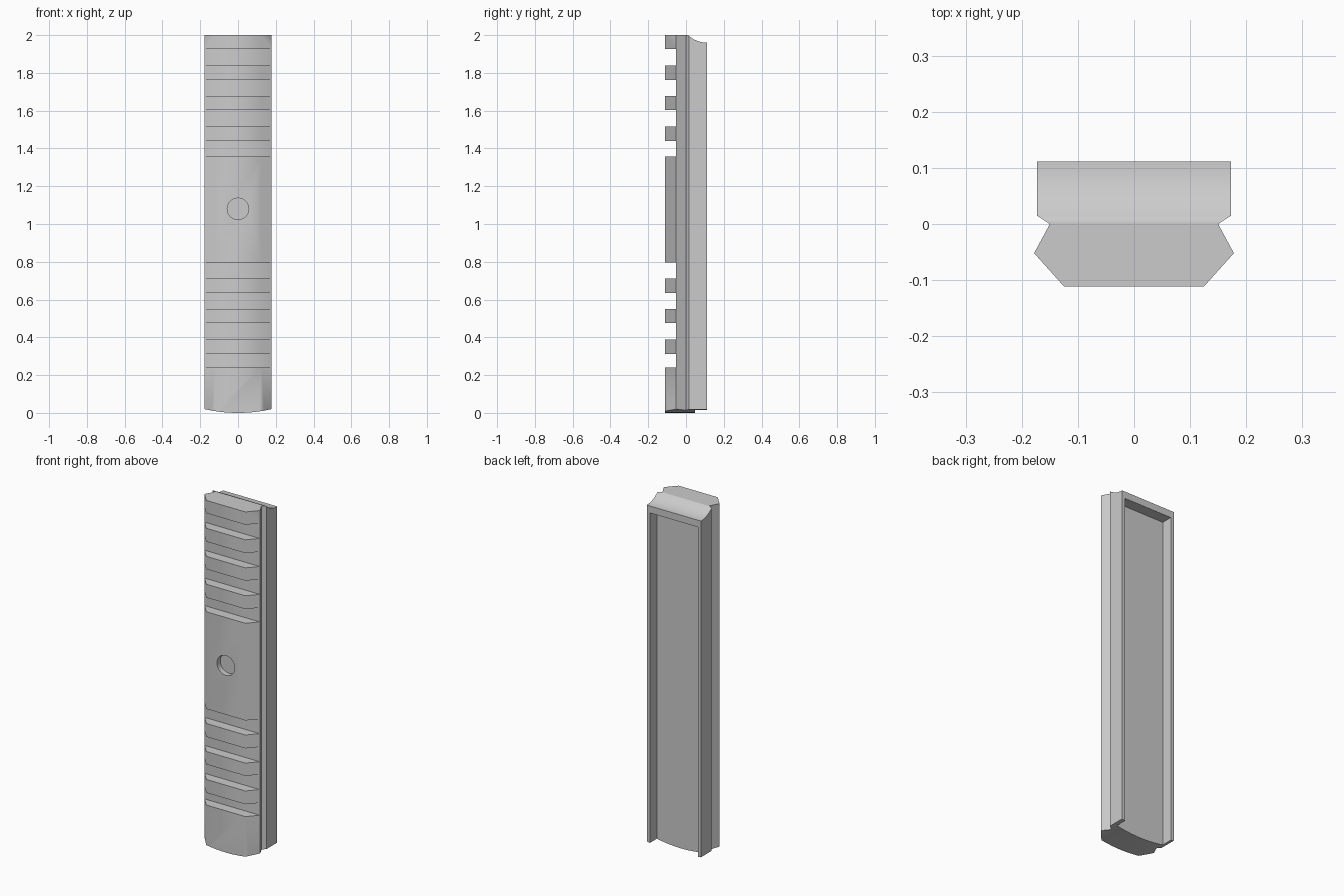
import bpy, bmesh, math
from mathutils import Vector

if "Cube" in bpy.data.objects:
    bpy.data.objects.remove(bpy.data.objects["Cube"])


def prism(name, points, place, a, b):
    """Extrude a 2D outline from a to b; place(u, v, w) maps it into space."""
    bm = bmesh.new()
    lower = [bm.verts.new(place(u, v, a)) for u, v in points]
    upper = [bm.verts.new(place(u, v, b)) for u, v in points]
    n = len(points)
    bm.faces.new(lower[::-1])
    bm.faces.new(upper)
    for i in range(n):
        j = (i + 1) % n
        bm.faces.new((lower[i], lower[j], upper[j], upper[i]))
    bmesh.ops.recalc_face_normals(bm, faces=bm.faces)
    mesh = bpy.data.meshes.new(name)
    bm.to_mesh(mesh)
    bm.free()
    obj = bpy.data.objects.new(name, mesh)
    bpy.context.collection.objects.link(obj)
    return obj


def along_x(u, v, w):
    return Vector((w, u, v))


def along_y(u, v, w):
    return Vector((u, w, v))


def along_z(u, v, w):
    return Vector((u, v, w))


def rect(u0, u1, v0, v1):
    return [(u0, v0), (u1, v0), (u1, v1), (u0, v1)]


def circle(u, v, r, n):
    return [(u + r * math.cos(2 * math.pi * i / n),
             v + r * math.sin(2 * math.pi * i / n)) for i in range(n)]


# Rail body: mirrored dovetail cross-section standing upright
half = [(0.173, 0.111), (0.173, 0.015), (0.15, 0.0),
        (0.178, -0.052), (0.125, -0.111)]
outline = half + [(-x, y) for x, y in reversed(half)]
rail = prism("slotted_rail", outline, along_z, 0, 2)

cutters = []

# Cross slots in the front, above and below the plain middle block
slots = [(0.241, 0.312), (0.389, 0.476), (0.55, 0.635), (0.712, 0.796),
         (1.357, 1.439), (1.516, 1.603), (1.677, 1.762), (1.839, 1.926)]
for z0, z1 in slots:
    cutters.append(prism("slot_cutter", rect(-0.3, -0.054, z0, z1), along_x, -0.3, 0.3))

# Shallow round screw recess
cutters.append(prism("recess_cutter", circle(0, 1.08, 0.057, 40), along_y, -0.3, -0.08))

# Long pocket in the back, open at the bottom
cutters.append(prism("pocket_cutter", rect(-0.153, 0.153, -0.1, 1.92), along_y, 0.047, 0.3))

# Concave scoop on the top rear edge
cutters.append(prism("scoop_cutter", circle(0.111, 2.105, 0.145, 96), along_x, -0.3, 0.3))

# Gently rounded bottom end
radius = 0.8
arc = []
for i in range(33):
    x = -0.2 + 0.4 * i / 32
    arc.append((x, radius - math.sqrt(radius ** 2 - x ** 2)))
cutters.append(prism("bottom_cutter", arc + [(0.2, -0.2), (-0.2, -0.2)], along_y, -0.3, 0.3))

# Apply every cut, then remove the helpers
bpy.context.view_layer.objects.active = rail
rail.select_set(True)
for cutter in cutters:
    cutter.hide_render = True
    mod = rail.modifiers.new("cut", 'BOOLEAN')
    mod.operation = 'DIFFERENCE'
    mod.solver = 'EXACT'
    mod.object = cutter
    bpy.ops.object.modifier_apply(modifier=mod.name)
    bpy.data.objects.remove(cutter)

# Soft shading over the front chamfers, sharp elsewhere
bpy.ops.object.shade_smooth_by_angle(angle=math.radians(50))
